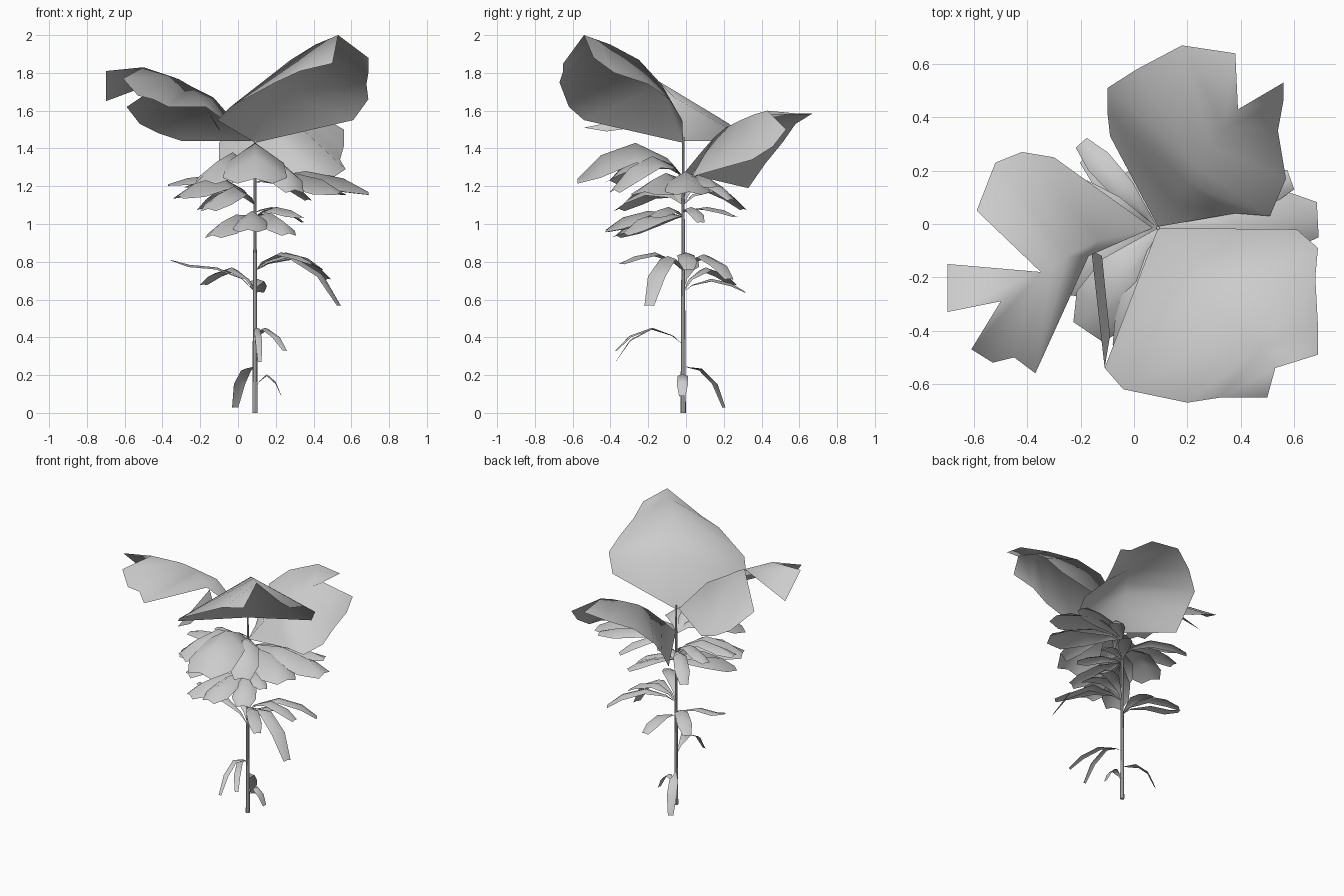
import bpy, bmesh, math
from mathutils import Vector

STEM = Vector((0.09, -0.015, 0))


def finish(name, bm):
    bmesh.ops.remove_doubles(bm, verts=bm.verts, dist=0.0005)
    me = bpy.data.meshes.new(name)
    bm.to_mesh(me)
    bm.free()
    for p in me.polygons:
        p.use_smooth = True
    ob = bpy.data.objects.new(name, me)
    bpy.context.collection.objects.link(ob)
    return ob


def blade(bm, base, rows):
    """Folded sheet: fans out of a base point, then rows of left edge, midrib, right edge."""
    b = bm.verts.new(base)
    prev = None
    for row in rows:
        cur = [bm.verts.new(p) for p in row]
        for i in range(2):
            if prev is None:
                bm.faces.new((b, cur[i + 1], cur[i]))
            else:
                bm.faces.new((prev[i], prev[i + 1], cur[i + 1], cur[i]))
        prev = cur


def lobe(bm, z0, fold, heading, length, peak, tip, half, bend=0):
    """Arching lobe growing out of the stem at height z0; fold is the drop of its edges."""
    mid = (peak + tip) / 2 + (peak - tip) * 0.15
    rows = []
    for f, z, w in ((0.15, z0 + (peak - z0) * 0.55, 0.3), (0.45, peak, 0.9),
                    (0.78, mid, 1.0), (1.0, tip, 0.55)):
        a = math.radians(heading + bend * f)
        d = Vector((math.cos(a), math.sin(a), 0))
        s = Vector((-d.y, d.x, 0)) * half * w
        m = STEM + d * length * f + Vector((0, 0, z))
        drop = Vector((0, 0, fold * half * w * (0.4 if f == 1.0 else 1.0)))
        rows.append((m + s - drop, m, m - s - drop))
    blade(bm, STEM + Vector((0, 0, z0)), rows)


def lobed_leaf(name, z0, lobes, fold=0.35):
    bm = bmesh.new()
    for spec in lobes:
        lobe(bm, z0, fold, *spec)
    return finish(name, bm)


# Stem
bpy.ops.mesh.primitive_cone_add(vertices=8, radius1=0.014, radius2=0.006, depth=1.46,
                                location=(STEM.x, STEM.y, 0.73))
bpy.context.object.name = "stem"
bpy.ops.object.shade_smooth_by_angle()

# Large top leaf, front right
bm = bmesh.new()
blade(bm, (0.09, -0.015, 1.43), [
    ((-0.11, -0.54, 1.55), (0.18, -0.13, 1.74), (0.61, -0.02, 1.55)),
    ((-0.04, -0.62, 1.62), (0.28, -0.25, 1.87), (0.69, -0.09, 1.66)),
    ((0.20, -0.67, 1.75), (0.41, -0.40, 1.95), (0.68, -0.20, 1.74)),
    ((0.33, -0.65, 1.81), (0.47, -0.47, 1.975), (0.69, -0.38, 1.80)),
    ((0.50, -0.65, 1.85), (0.53, -0.54, 2.00), (0.69, -0.49, 1.88))])
finish("top_leaf_front", bm)

# Large top leaf, back
bm = bmesh.new()
blade(bm, (0.09, -0.01, 1.27), [
    ((0.38, 0.04, 1.26), (0.15, 0.08, 1.38), (-0.09, 0.33, 1.19)),
    ((0.51, 0.03, 1.25), (0.20, 0.15, 1.46), (-0.10, 0.42, 1.32)),
    ((0.57, 0.17, 1.29), (0.24, 0.21, 1.51), (-0.10, 0.51, 1.43)),
    ((0.54, 0.35, 1.34), (0.29, 0.29, 1.55), (0.01, 0.58, 1.53)),
    ((0.56, 0.46, 1.41), (0.34, 0.36, 1.58), (0.18, 0.67, 1.585)),
    ((0.56, 0.53, 1.50), (0.39, 0.43, 1.60), (0.38, 0.64, 1.58))])
finish("top_leaf_back", bm)

# Large top leaf, left, with split tip flap and a narrow hanging lobe
bm = bmesh.new()
blade(bm, (0.07, -0.015, 1.44), [
    ((-0.17, -0.12, 1.62), (-0.13, -0.06, 1.67), (-0.30, 0.25, 1.44)),
    ((-0.37, -0.56, 1.62), (-0.25, -0.12, 1.73), (-0.42, 0.27, 1.48)),
    ((-0.45, -0.50, 1.66), (-0.31, -0.16, 1.765), (-0.52, 0.23, 1.53)),
    ((-0.53, -0.52, 1.68), (-0.35, -0.18, 1.78), (-0.59, 0.05, 1.62))])
blade(bm, (-0.35, -0.18, 1.78), [
    ((-0.53, -0.52, 1.68), (-0.61, -0.47, 1.77), (-0.50, -0.29, 1.83))])
blade(bm, (-0.35, -0.18, 1.78), [
    ((-0.50, -0.29, 1.83), (-0.70, -0.33, 1.81), (-0.70, -0.15, 1.65))])
blade(bm, (-0.16, -0.10, 1.60), [
    ((-0.11, -0.54, 1.51), (-0.09, -0.42, 1.49), (-0.12, -0.12, 1.53))])
finish("top_leaf_left", bm)

# Middle leaves: heading, length, peak height, tip height, half width, bend
lobed_leaf("middle_leaf_front", 1.25, [
    (-90, 0.56, 1.43, 1.24, 0.17), (-124, 0.47, 1.38, 1.23, 0.12),
    (-60, 0.42, 1.36, 1.18, 0.10)], 0.7)
lobed_leaf("middle_leaf_right", 1.22, [
    (3, 0.60, 1.28, 1.17, 0.12), (20, 0.53, 1.26, 1.20, 0.07),
    (-24, 0.50, 1.27, 1.17, 0.13), (42, 0.38, 1.24, 1.13, 0.05)], 0.6)
lobed_leaf("middle_leaf_left", 1.10, [
    (182, 0.46, 1.26, 1.21, 0.06), (205, 0.45, 1.25, 1.15, 0.12),
    (234, 0.42, 1.20, 1.08, 0.09), (155, 0.40, 1.24, 1.20, 0.05),
    (132, 0.43, 1.20, 1.08, 0.05)], 0.6)
lobed_leaf("lower_middle_leaf_front", 1.04, [
    (-95, 0.41, 1.07, 0.97, 0.09), (-122, 0.42, 1.05, 0.94, 0.09),
    (-60, 0.36, 1.06, 0.95, 0.08), (-35, 0.30, 1.09, 1.04, 0.05)], 0.7)
lobed_leaf("lower_middle_leaf_back", 1.06, [
    (20, 0.27, 1.09, 1.01, 0.04), (55, 0.34, 1.09, 1.04, 0.045)])

# Fingered leaves half way up
lobed_leaf("half_height_leaf_right", 0.75, [
    (-22, 0.48, 0.83, 0.57, 0.05), (-47, 0.45, 0.85, 0.79, 0.045),
    (32, 0.46, 0.84, 0.71, 0.05), (5, 0.36, 0.85, 0.76, 0.05)])
lobed_leaf("half_height_leaf_left", 0.64, [
    (172, 0.45, 0.77, 0.81, 0.035), (136, 0.38, 0.77, 0.68, 0.05),
    (86, 0.33, 0.71, 0.64, 0.045)])

# Small leaves near the foot
lobed_leaf("low_leaf_front", 0.36, [
    (-86, 0.36, 0.45, 0.27, 0.018), (-78, 0.39, 0.45, 0.33, 0.022, 12)])
lobed_leaf("low_leaf_back", 0.25, [(116, 0.24, 0.235, 0.03, 0.033)])
lobed_leaf("low_leaf_right", 0.12, [(-2, 0.14, 0.205, 0.09, 0.03)])
